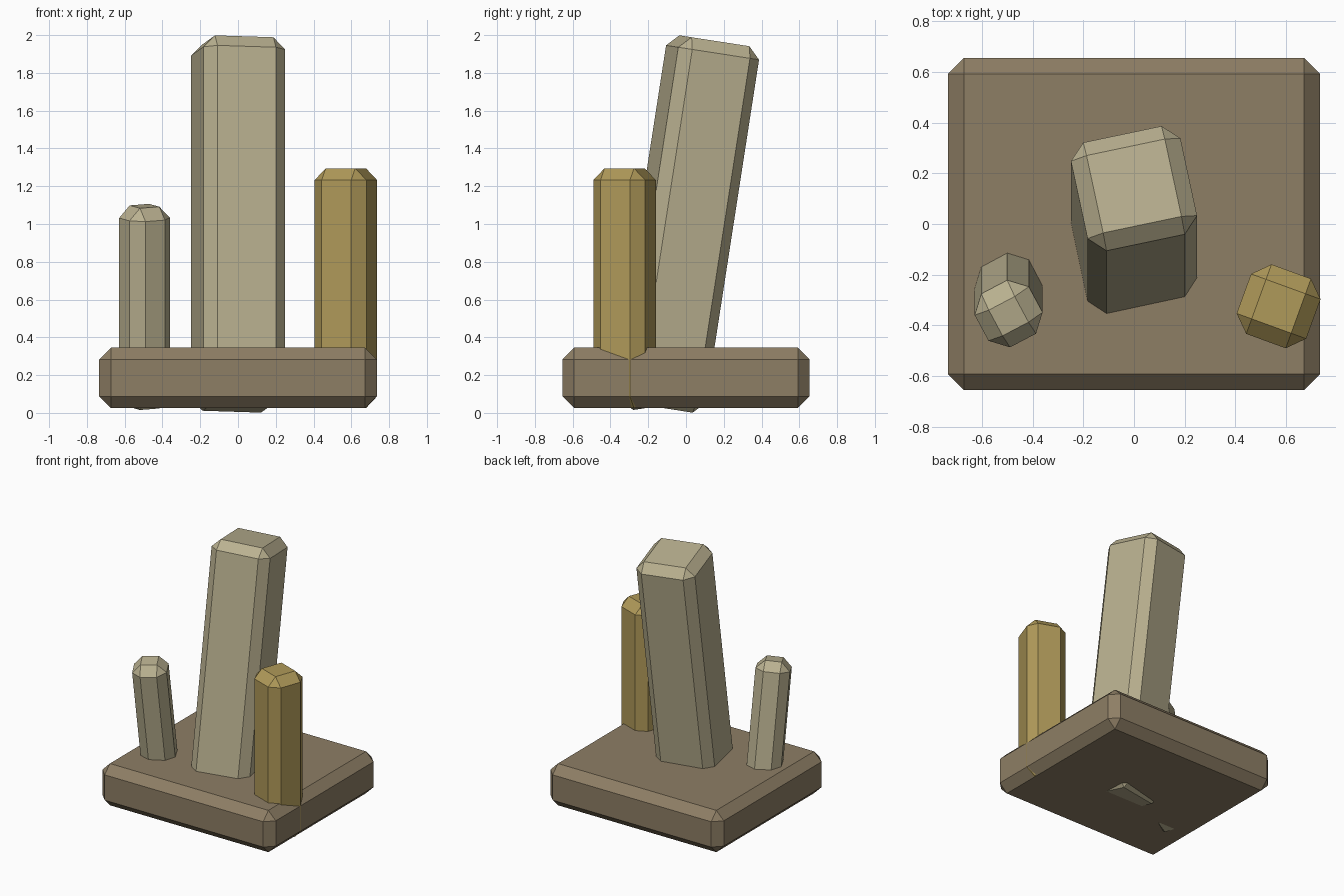
import bpy, bmesh
from math import radians
from mathutils import Matrix, Vector

if "Cube" in bpy.data.objects:
    bpy.data.objects.remove(bpy.data.objects["Cube"])


def material(name, rgb):
    m = bpy.data.materials.new(name)
    m.diffuse_color = (*rgb, 1)
    m.use_nodes = True
    m.node_tree.nodes["Principled BSDF"].inputs["Base Color"].default_value = m.diffuse_color
    return m


def chamfered_block(name, size, centre, mat, yaw=0, tilt=0, chamfer=0.063):
    """Box with single-cut chamfers, turned about its axis, then tilted about x."""
    bm = bmesh.new()
    bmesh.ops.create_cube(bm, size=1)
    bmesh.ops.scale(bm, vec=Vector(size), verts=bm.verts)
    bmesh.ops.bevel(bm, geom=bm.edges[:], offset=chamfer, segments=1,
                    affect='EDGES', profile=0.5)
    turn = Matrix.Rotation(radians(tilt), 4, 'X') @ Matrix.Rotation(radians(yaw), 4, 'Z')
    bm.transform(turn)
    mesh = bpy.data.meshes.new(name)
    bm.to_mesh(mesh)
    bm.free()
    mesh.materials.append(mat)
    ob = bpy.data.objects.new(name, mesh)
    ob.location = centre
    bpy.context.collection.objects.link(ob)
    return ob


stone = material("stone", (0.27, 0.21, 0.13))
pale = material("pale_crystal", (0.49, 0.44, 0.28))
gold = material("gold_crystal", (0.43, 0.32, 0.10))

# Slab underneath
chamfered_block("base_slab", (1.47, 1.31, 0.32), (0, 0, 0.185), stone)

# Tall pillar leaning back
chamfered_block("tall_pillar", (0.442, 0.442, 1.963), (0, 0, 1.0), pale, yaw=12, tilt=-8.8)

# Upright gold pillar at the right edge
chamfered_block("gold_pillar", (0.292, 0.292, 1.27), (0.571, -0.325, 0.66), gold, yaw=-20)

# Small pillar leaning forward on the left
chamfered_block("small_pillar", (0.242, 0.242, 1.08), (-0.495, -0.283, 0.561), pale, yaw=28, tilt=8.6)
